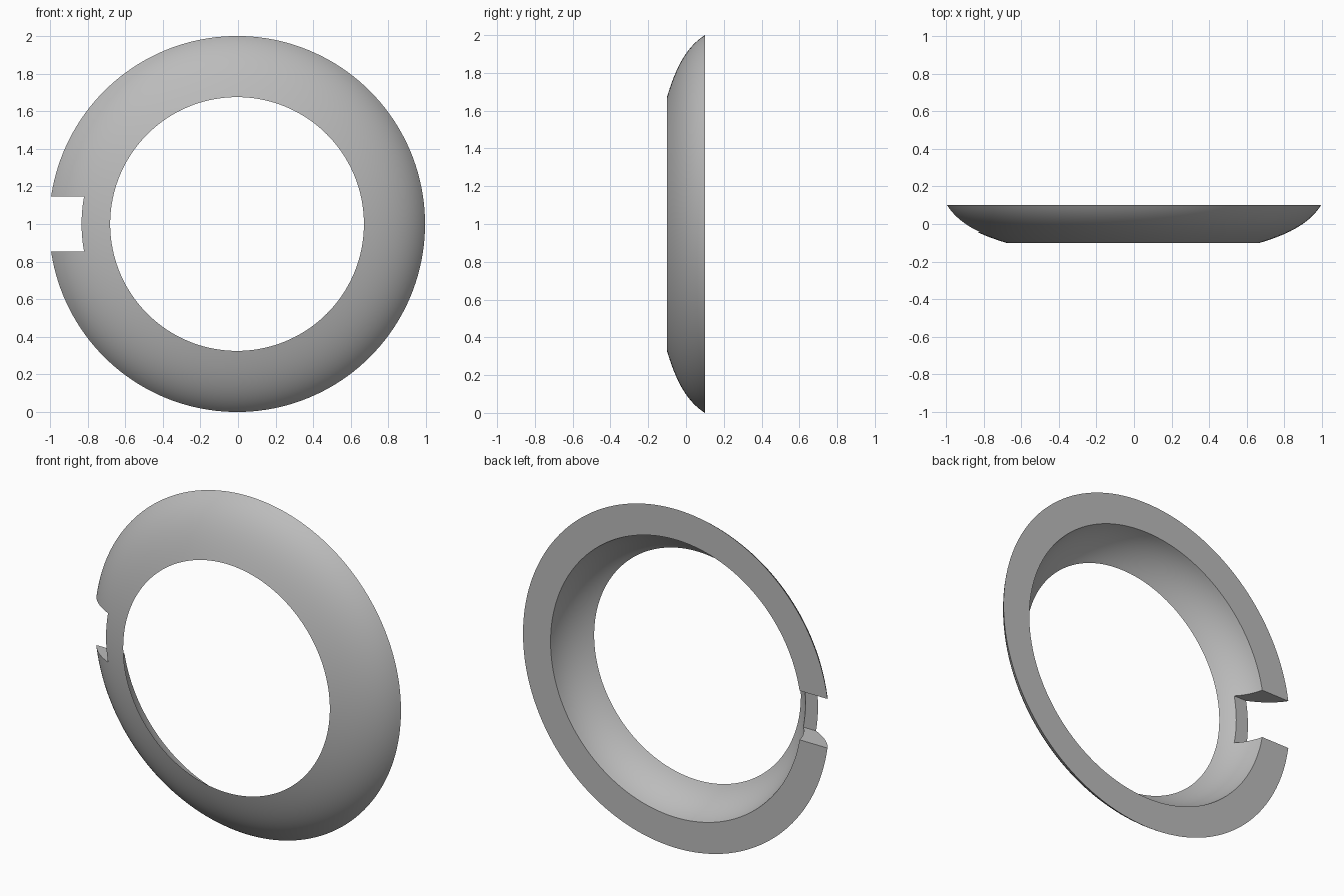
import bpy, bmesh, math
from mathutils import Vector, Matrix
from mathutils.geometry import interpolate_bezier

cube = bpy.data.objects.get("Cube")
if cube:
    bpy.data.objects.remove(cube, do_unlink=True)

SEGMENTS = 160
CENTRE = Vector((-0.005, 0, 1))

grey = bpy.data.materials.new("plain grey")
grey.use_nodes = True
colour = (0.5, 0.5, 0.5, 1)
grey.diffuse_color = colour
grey.node_tree.nodes["Principled BSDF"].inputs["Base Color"].default_value = colour


def arc(start, end, start_angle, end_angle, handle, count):
    """Curve in (radius, depth) with given end tangents in degrees."""
    def step(a):
        return Vector((math.cos(math.radians(a)), math.sin(math.radians(a)))) * handle
    a, b = Vector(start), Vector(end)
    return interpolate_bezier(a, a + step(start_angle), b - step(end_angle), b, count)


def add_object(name, bm):
    bmesh.ops.recalc_face_normals(bm, faces=bm.faces[:])
    mesh = bpy.data.meshes.new(name)
    bm.to_mesh(mesh)
    bm.free()
    mesh.materials.append(grey)
    obj = bpy.data.objects.new(name, mesh)
    bpy.context.collection.objects.link(obj)
    return obj


# Domed ring: closed cross-section turned around the depth axis
outer = arc((0.675, -0.1), (1, 0.1), 17, 58, 0.13, 17)
inner = arc((0.675, -0.1), (0.82, 0.1), 30, 78, 0.085, 13)
section = outer + inner[:0:-1]
bm = bmesh.new()
verts = [bm.verts.new((p.x, p.y, 0)) for p in section]
edges = [bm.edges.new((v, verts[i - 1])) for i, v in enumerate(verts)]
bmesh.ops.spin(bm, geom=verts + edges, cent=(0, 0, 0), axis=(0, 1, 0),
               angle=math.tau, steps=SEGMENTS)
bmesh.ops.remove_doubles(bm, verts=bm.verts[:], dist=1e-4)
bmesh.ops.translate(bm, verts=bm.verts[:], vec=CENTRE)
ring = add_object("domed_ring", bm)

# Notch in the right side, open to the back
bm = bmesh.new()
bmesh.ops.create_cube(bm, size=1, matrix=Matrix.Translation((-0.85, 0.157, 1))
                      @ Matrix.Diagonal((0.6, 0.4, 0.29, 1)))
cutter = add_object("notch_cutter", bm)
cutter.hide_render = True

notch = ring.modifiers.new("notch", 'BOOLEAN')
notch.operation = 'DIFFERENCE'
notch.solver = 'EXACT'
notch.object = cutter
bpy.ops.object.select_all(action='DESELECT')
ring.select_set(True)
bpy.context.view_layer.objects.active = ring
bpy.ops.object.modifier_apply(modifier=notch.name)
bpy.data.objects.remove(cutter, do_unlink=True)

bpy.ops.object.shade_smooth_by_angle(angle=math.radians(30))
